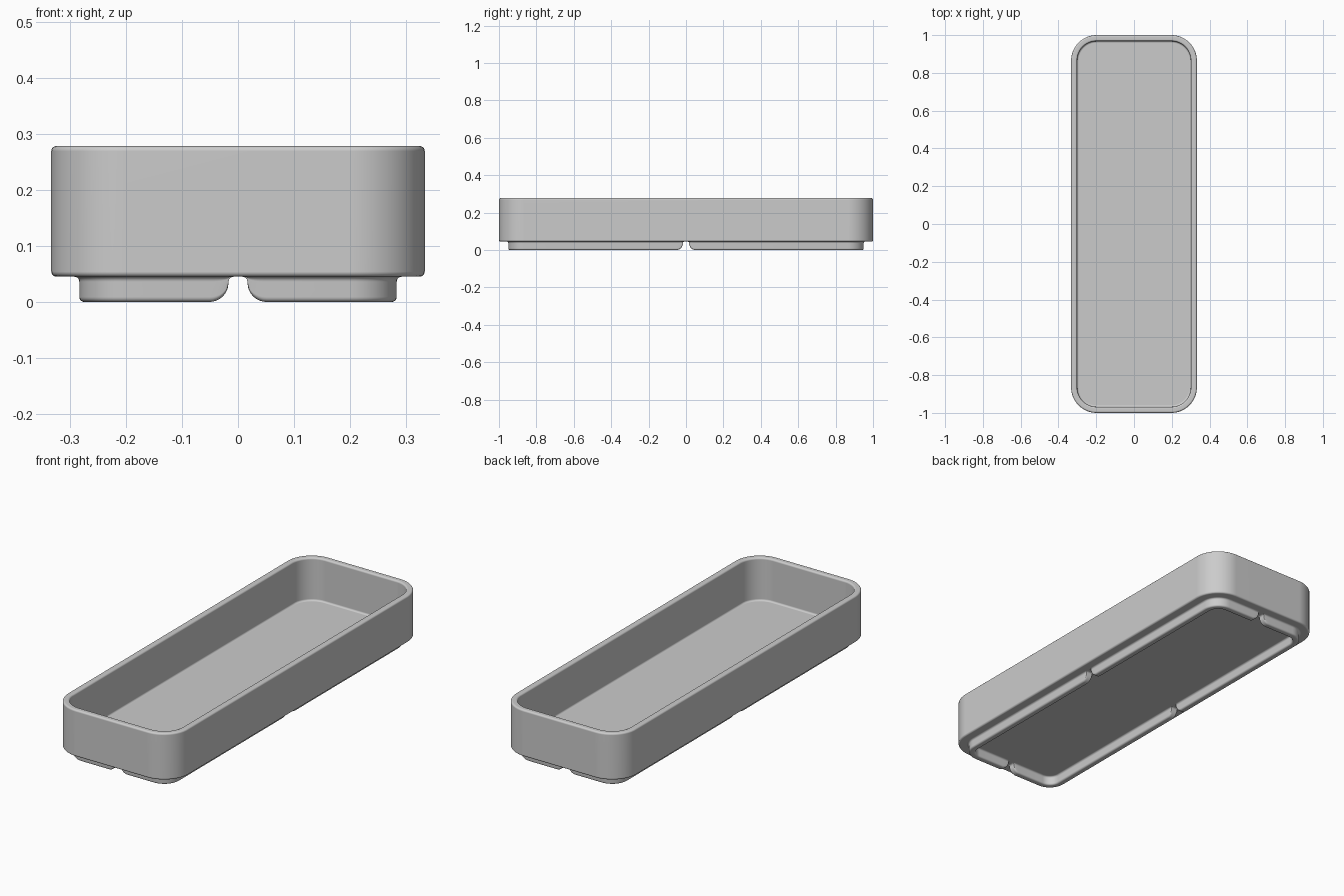
import bpy, bmesh, math

if "Cube" in bpy.data.objects:
    bpy.data.objects.remove(bpy.data.objects["Cube"])

HX, HY, R = 0.333, 1.0, 0.135      # outer half sizes and corner radius
Z0, Z1, FLOOR = 0.045, 0.278, 0.064
WALL = 0.032


def arc(cx, cy, r, a0, a1, n=5):
    """Points on a circular arc, angles in degrees."""
    return [(cx + r * math.cos(math.radians(a0 + (a1 - a0) * i / n)),
             cy + r * math.sin(math.radians(a0 + (a1 - a0) * i / n))) for i in range(n + 1)]


def rounded_rect(hx, hy, r, n=12):
    """Outline of a rounded rectangle, counter-clockwise."""
    pts = []
    for sx, sy, a in ((1, 1, 0), (-1, 1, 90), (-1, -1, 180), (1, -1, 270)):
        pts += arc(sx * (hx - r), sy * (hy - r), r, a, a + 90, n)
    return pts


def bridge(bm, a, b, closed=True):
    n = len(a)
    for i in range(n if closed else n - 1):
        j = (i + 1) % n
        bm.faces.new((a[i], a[j], b[j], b[i]))


def finish(bm, name):
    bmesh.ops.recalc_face_normals(bm, faces=bm.faces)
    me = bpy.data.meshes.new(name)
    bm.to_mesh(me)
    bm.free()
    ob = bpy.data.objects.new(name, me)
    bpy.context.collection.objects.link(ob)
    bpy.ops.object.select_all(action='DESELECT')
    ob.select_set(True)
    bpy.context.view_layer.objects.active = ob
    bpy.ops.object.shade_smooth_by_angle(angle=math.radians(35))
    return ob


# Tray: wall profile as (inset, height), lofted through rounded rectangles
f = 0.009
profile = (arc(f, Z0 + f, f, 270, 180) + arc(f, Z1 - f, f, 180, 90)
           + arc(WALL - f, Z1 - f, f, 90, 0) + arc(WALL + f, FLOOR + f, f, 180, 270))
bm = bmesh.new()
loops = []
for d, z in profile:
    loops.append([bm.verts.new((x, y, z)) for x, y in rounded_rect(HX - d, HY - d, R - d)])
for a, b in zip(loops, loops[1:]):
    bridge(bm, a, b)
bm.faces.new(loops[0])
bm.faces.new(loops[-1])
tray = finish(bm, "tray")
wn = tray.modifiers.new("even_shading", 'WEIGHTED_NORMAL')
wn.keep_sharp = True

# Foot rail: one corner swept around the base, then mirrored to four
FX, FY, FR, FW = 0.283, 0.95, 0.085, 0.033
section = (arc(-f, Z0 - f, f, 90, 0) + arc(f, f, f, 180, 270)
           + arc(FW - f, f, f, 270, 360) + arc(FW + f, Z0 - f, f, 180, 90))

# Distance from the gap centre and underside height at the rounded rail ends
e = 0.034
ends = arc(0.008, Z0 - f, f, 90, 0, 4)[:-1] + arc(0.017 + e, e, e, 180, 270, 8)
path = [(s, -FY, 0, -1, z) for s, z in ends]
for x, y in arc(0, 0, 1, -90, 0, 12):
    path.append((FX - FR + FR * x, -FY + FR + FR * y, x, y, 0))
path += [(FX, -s, 1, 0, z) for s, z in reversed(ends)]

bm = bmesh.new()
rows = []
for x, y, nx, ny, zb in path:
    k = (Z0 - zb) / Z0
    rows.append([bm.verts.new((x - nx * d, y - ny * d, Z0 - (Z0 - z) * k)) for d, z in section])
for a, b in zip(rows, rows[1:]):
    bridge(bm, a, b, closed=False)
bmesh.ops.remove_doubles(bm, verts=bm.verts, dist=1e-5)
feet = finish(bm, "foot_rails")
# Outward side of the open rail faces down
down = sum(p.normal.z * p.area for p in feet.data.polygons)
if down > 0:
    feet.data.flip_normals()
m = feet.modifiers.new("mirror", 'MIRROR')
m.use_axis = (True, True, False)
m.use_mirror_merge = False
